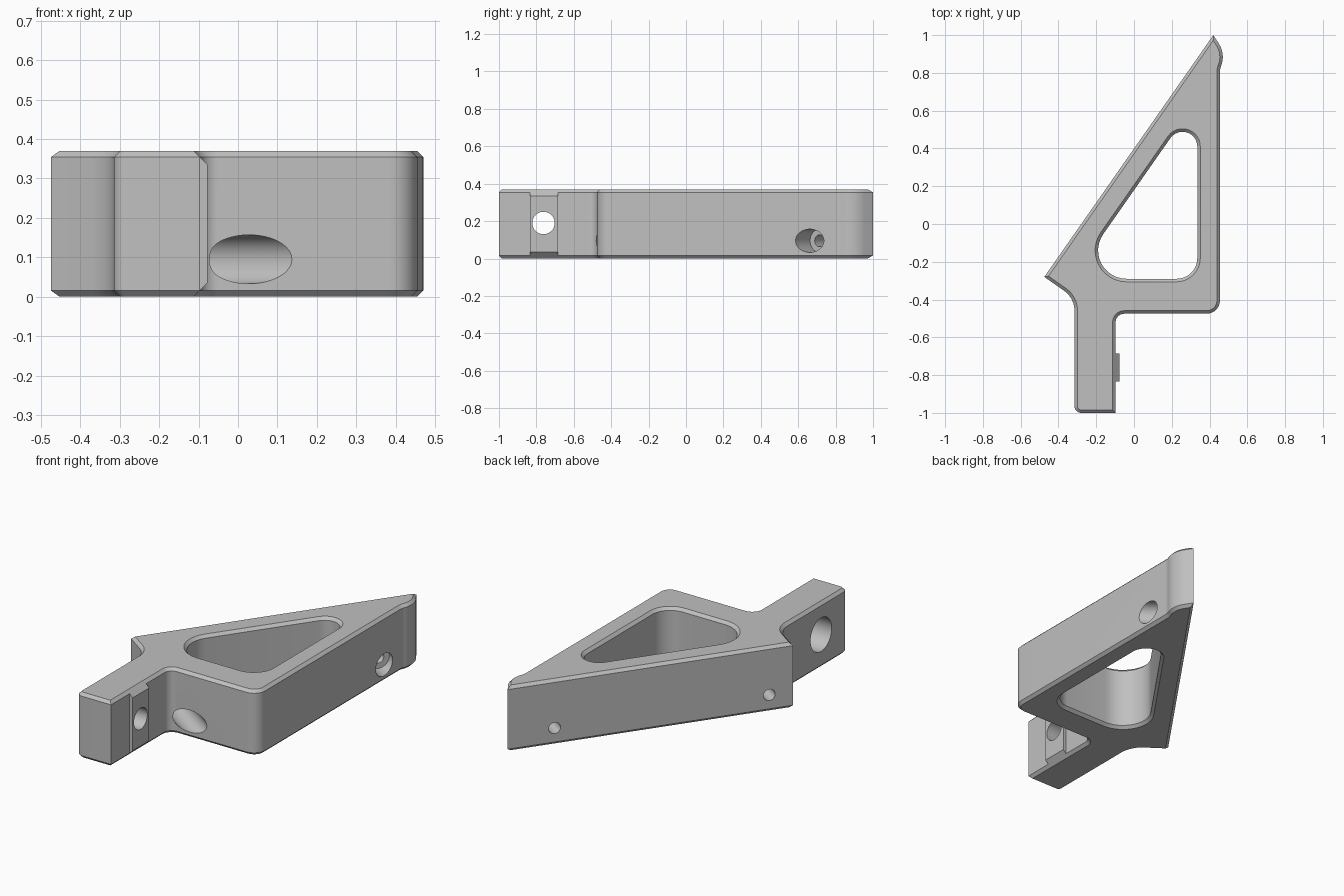
import bpy, bmesh, math
from mathutils import Vector

if "Cube" in bpy.data.objects:
    bpy.data.objects.remove(bpy.data.objects["Cube"], do_unlink=True)

HEIGHT, CHAMFER = 0.37, 0.016
ALONG = Vector((0.573, 0.819, 0))      # direction of the long sloped side
INWARD = Vector((0.819, -0.573, 0))    # from the sloped side into the body

grey = bpy.data.materials.new("plain grey")
grey.use_nodes = True
grey.diffuse_color = (0.53, 0.53, 0.53, 1)
grey.node_tree.nodes["Principled BSDF"].inputs["Base Color"].default_value = grey.diffuse_color


def rounded(corners, steps=12):
    """Polygon from (x, y, radius) corners, each replaced by an arc."""
    pts = []
    for i, (x, y, r) in enumerate(corners):
        p = Vector((x, y))
        if not r:
            pts.append(p)
            continue
        a = (Vector(corners[i - 1][:2]) - p).normalized()
        b = (Vector(corners[(i + 1) % len(corners)][:2]) - p).normalized()
        half = math.acos(a.dot(b)) / 2
        sweep = math.pi - 2 * half
        centre = p + (a + b).normalized() * (r / math.sin(half))
        start = p + a * (r / math.tan(half)) - centre
        end = p + b * (r / math.tan(half)) - centre
        for k in range(steps + 1):
            t = sweep * k / steps
            pts.append(centre + (start * math.sin(sweep - t) + end * math.sin(t)) / math.sin(sweep))
    return pts


def inset(pts, d):
    """Move a counter-clockwise loop inward by d (outward if negative)."""
    out = []
    for i, p in enumerate(pts):
        a = (p - pts[i - 1]).normalized()
        b = (pts[(i + 1) % len(pts)] - p).normalized()
        na, nb = Vector((-a.y, a.x)), Vector((-b.y, b.x))
        out.append(p + (na + nb) * (d / (1 + na.dot(nb))))
    return out


def finish(bm, name):
    bmesh.ops.recalc_face_normals(bm, faces=bm.faces)
    mesh = bpy.data.meshes.new(name)
    bm.to_mesh(mesh)
    bm.free()
    mesh.materials.append(grey)
    ob = bpy.data.objects.new(name, mesh)
    bpy.context.collection.objects.link(ob)
    return ob


def combine(target, other, operation):
    mod = target.modifiers.new("combine", 'BOOLEAN')
    mod.operation, mod.solver, mod.object = operation, 'EXACT', other
    bpy.context.view_layer.objects.active = target
    bpy.ops.object.modifier_apply(modifier=mod.name)
    bpy.data.objects.remove(other, do_unlink=True)


def drill(target, start, end, radius):
    axis = end - start
    turn = axis.to_track_quat('Z', 'Y').to_matrix().to_4x4()
    turn.translation = (start + end) / 2
    bm = bmesh.new()
    bmesh.ops.create_cone(bm, cap_ends=True, segments=48, radius1=radius,
                          radius2=radius, depth=axis.length, matrix=turn)
    combine(target, finish(bm, "drill"), 'DIFFERENCE')


# Bracket body: chamfered outline with a rounded triangular window
outline = rounded([
    (-0.315, -1, 0.035), (-0.097, -1, 0), (-0.097, -0.475, 0.045),
    (0.455, -0.475, 0.07), (0.455, 0.82, 0.08), (0.485, 0.9, 0.13),
    (0.42, 1, 0), (-0.475, -0.28, 0), (-0.315, -0.392, 0.13)])
window = rounded([
    (-0.328, -0.29, 0.15), (0.335, -0.29, 0.11), (0.335, 0.658, 0.078)])

bm = bmesh.new()
caps = {0: [], 3: []}
for loop, sign in ((outline, 1), (window, -1)):
    rings = []
    for d, z in ((CHAMFER, 0), (0, CHAMFER), (0, HEIGHT - CHAMFER), (CHAMFER, HEIGHT)):
        rings.append([bm.verts.new((p.x, p.y, z)) for p in inset(loop, d * sign)])
    n = len(loop)
    for low, high in zip(rings, rings[1:]):
        for i in range(n):
            j = (i + 1) % n
            bm.faces.new((low[i], low[j], high[j], high[i]))
    for level in caps:
        ring = rings[level]
        caps[level] += [bm.edges.get((ring[i - 1], ring[i])) for i in range(n)]
for edges in caps.values():
    bmesh.ops.triangle_fill(bm, edges=edges, use_beauty=True)
body = finish(bm, "bracket_body")

# Raised locating pad on the side of the arm
bm = bmesh.new()
pad = [(-0.13, 0.001), (-0.112, 0.001), (-0.078, 0.035), (-0.078, 0.335),
       (-0.112, 0.369), (-0.13, 0.369)]
face = bm.faces.new([bm.verts.new((x, -0.833, z)) for x, z in pad])
side = bmesh.ops.extrude_face_region(bm, geom=[face], use_keep_orig=True)["geom"]
bmesh.ops.translate(bm, vec=(0, 0.148, 0), verts=[v for v in side if isinstance(v, bmesh.types.BMVert)])
combine(body, finish(bm, "arm_pad"), 'UNION')

# Two counterbored screw holes square to the sloped side
corner = Vector((-0.475, -0.28, 0.095))
for distance in (0.129, 1.305):
    mouth = corner + ALONG * distance
    drill(body, mouth - INWARD * 0.1, mouth + INWARD * 0.2, 0.032)
    drill(body, mouth + INWARD * 0.13, mouth + INWARD * 0.8, 0.062)

# Stepped cross hole through the arm
drill(body, Vector((-0.5, -0.762, 0.19)), Vector((0.1, -0.762, 0.19)), 0.06)
drill(body, Vector((-0.5, -0.762, 0.19)), Vector((-0.185, -0.762, 0.19)), 0.095)

bpy.ops.object.select_all(action='DESELECT')
body.select_set(True)
bpy.context.view_layer.objects.active = body
bpy.ops.object.shade_smooth_by_angle(angle=math.radians(25))
